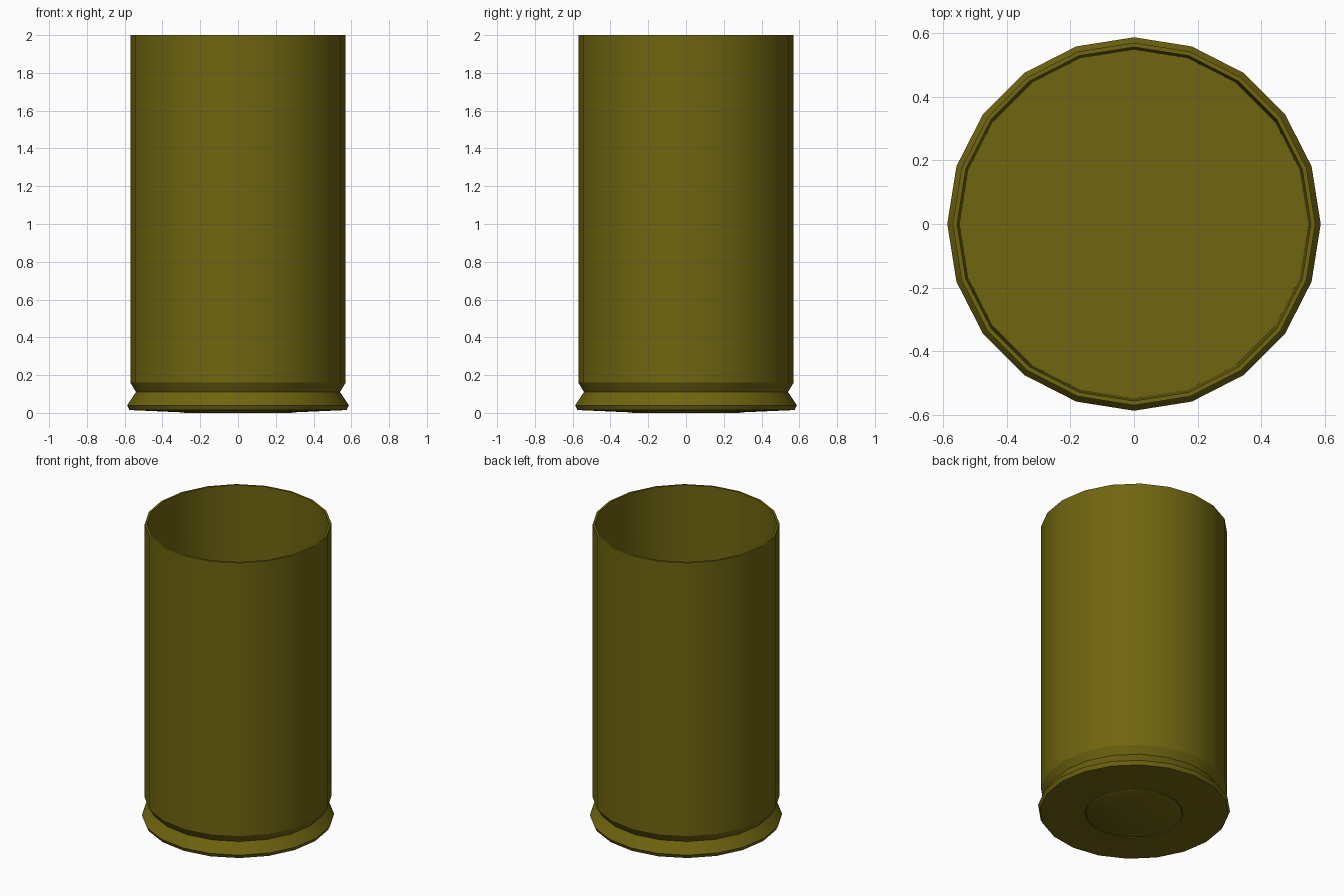
import bpy, bmesh, math

if "Cube" in bpy.data.objects:
    bpy.data.objects.remove(bpy.data.objects["Cube"])

SIDES = 20

brass = bpy.data.materials.new("brass")
brass.diffuse_color = (0.16, 0.13, 0.005, 1)
brass.use_nodes = True
brass.node_tree.nodes["Principled BSDF"].inputs["Base Color"].default_value = brass.diffuse_color


def lathe(name, profile):
    """Revolve (radius, z) points around z; radius 0 becomes a pole."""
    bm = bmesh.new()
    rings = []
    for r, z in profile:
        if r == 0:
            rings.append([bm.verts.new((0, 0, z))] * SIDES)
        else:
            rings.append([bm.verts.new((r * math.cos(i * math.tau / SIDES),
                                        r * math.sin(i * math.tau / SIDES), z))
                          for i in range(SIDES)])
    for a, b in zip(rings, rings[1:]):
        for i in range(SIDES):
            j = (i + 1) % SIDES
            quad = list(dict.fromkeys((a[i], a[j], b[j], b[i])))
            bm.faces.new(quad)
    bmesh.ops.recalc_face_normals(bm, faces=bm.faces)
    mesh = bpy.data.meshes.new(name)
    bm.to_mesh(mesh)
    bm.free()
    obj = bpy.data.objects.new(name, mesh)
    bpy.context.collection.objects.link(obj)
    mesh.materials.append(brass)
    bpy.ops.object.select_all(action='DESELECT')
    obj.select_set(True)
    bpy.context.view_layer.objects.active = obj
    bpy.ops.object.shade_smooth_by_angle(angle=math.radians(30))
    return obj


# Open tube with rim, extractor groove, inner floor and primer seat
lathe("cartridge_case", [
    (0, 0.16), (0.548, 0.16), (0.556, 2.0),      # inside
    (0.57, 2.0), (0.57, 0.16), (0.54, 0.11),     # wall and groove
    (0.587, 0.04), (0.575, 0.015), (0.3, 0.003), # rim and base
    (0.296, 0.02), (0, 0.02)])                   # primer seat

# Primer cap set into the base
lathe("primer", [(0, 0.02), (0.294, 0.02), (0.294, 0.004), (0.285, 0.0), (0, 0.0)])
